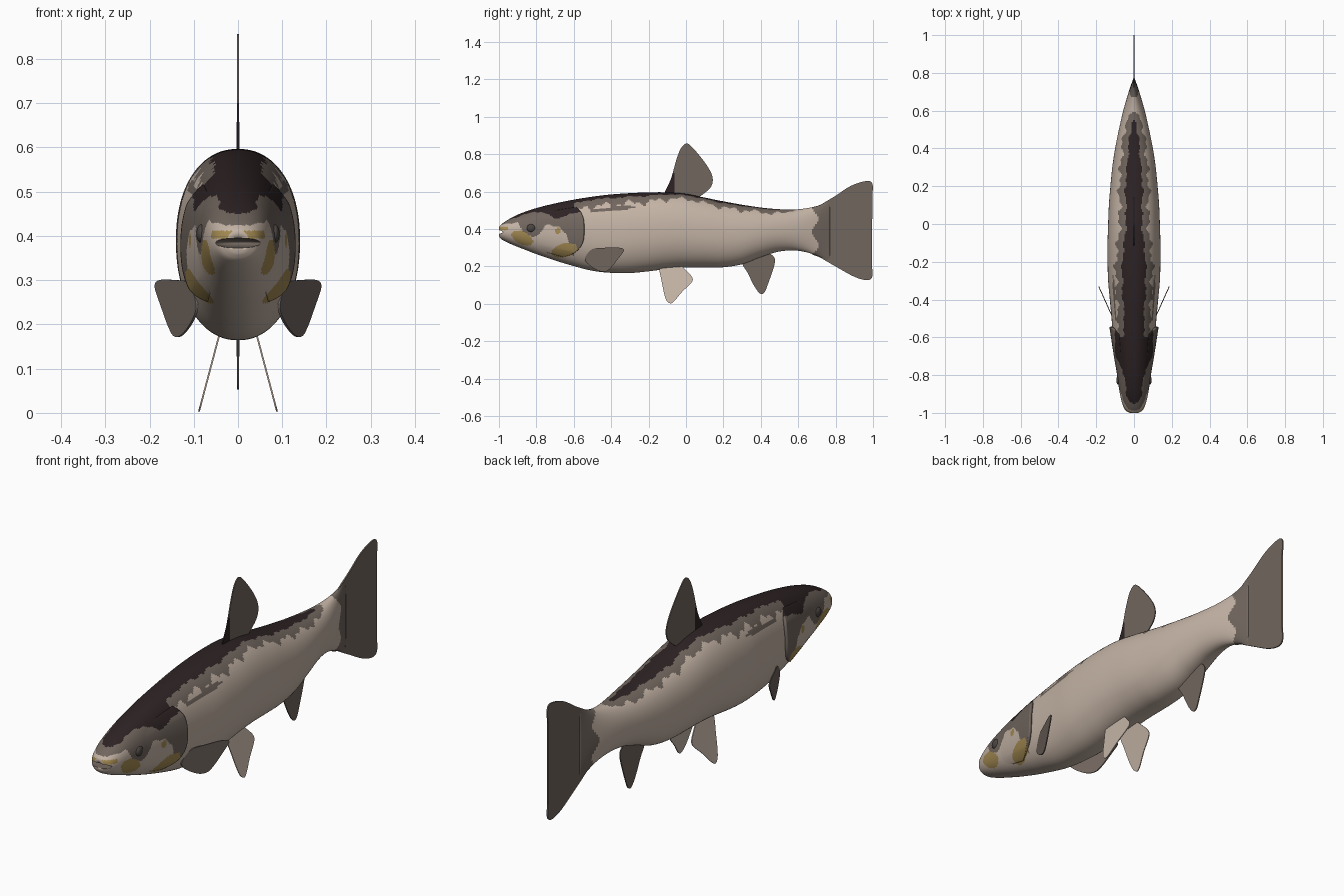
import bpy, bmesh, math
from math import sin, cos, pi

if "Cube" in bpy.data.objects:
    bpy.data.objects.remove(bpy.data.objects["Cube"])

COLOURS = [("pale_skin", (0.55, 0.45, 0.375)), ("grey_skin", (0.165, 0.132, 0.112)),
           ("dark_back", (0.026, 0.016, 0.017)), ("mustard", (0.37, 0.255, 0.085)),
           ("eye_grey", (0.07, 0.06, 0.055))]
MATS = []
for name, c in COLOURS:
    m = bpy.data.materials.new(name)
    m.diffuse_color = (*c, 1)
    m.use_nodes = True
    m.node_tree.nodes["Principled BSDF"].inputs["Base Color"].default_value = m.diffuse_color
    MATS.append(m)
PALE, GREY, DARK, MUSTARD, EYE = range(5)

# Body stations: y, top z, bottom z, half width
STATIONS = [
    (-1.0, .413, .362, .024), (-.99, .423, .348, .042), (-.97, .438, .336, .055),
    (-.93, .462, .317, .068), (-.88, .485, .297, .078), (-.8, .512, .266, .09),
    (-.7, .537, .232, .102), (-.6, .557, .202, .111), (-.5, .573, .177, .119),
    (-.4, .585, .166, .128), (-.3, .592, .165, .137), (-.2, .596, .174, .14),
    (-.1, .596, .187, .14), (0, .588, .194, .137), (.1, .568, .195, .133),
    (.2, .548, .196, .125), (.3, .53, .212, .115), (.4, .515, .25, .1),
    (.5, .506, .28, .08), (.6, .506, .284, .057), (.7, .523, .258, .028),
    (.77, .555, .22, .004)]
# Half width of the dark back stripe along y
STRIPE = [(-1, -.04), (-.955, -.005), (-.94, .03), (-.8, .055), (-.6, .06), (-.5, .05), (-.4, .06),
          (-.2, .064), (0, .042), (.2, .046), (.4, .03), (.54, .012), (.56, -.012), (.62, -.04)]
# Lower edge of the grey on the head
HEAD_GREY = [(-1, .43), (-.9, .43), (-.86, .37), (-.79, .36), (-.75, .42),
             (-.69, .42), (-.64, .37), (-.61, .26), (-.545, .25)]


def lerp(table, y):
    for (a, va), (b, vb) in zip(table, table[1:]):
        if y <= b:
            return va + (vb - va) * max(0, (y - a) / (b - a))
    return table[-1][1]


def section(y):
    """Smooth Hermite interpolation of the stations."""
    S = STATIONS
    k = max(0, min(len(S) - 2, sum(1 for s in S if s[0] <= y) - 1))
    p, q = S[k], S[k + 1]
    o, r = S[max(k - 1, 0)], S[min(k + 2, len(S) - 1)]
    h = q[0] - p[0]
    t = (y - p[0]) / h
    out = []
    for i in (1, 2, 3):
        m0 = (q[i] - o[i]) / (q[0] - o[0]) * h
        m1 = (r[i] - p[i]) / (r[0] - p[0]) * h
        out.append((2*t**3 - 3*t**2 + 1) * p[i] + (t**3 - 2*t**2 + t) * m0
                   + (3*t**2 - 2*t**3) * q[i] + (t**3 - t**2) * m1)
    return out


def skin(y, a, off=0):
    top, bot, hw = section(y)
    pw = lambda v: math.copysign(abs(v) ** 0.92, v)
    return ((hw + off) * pw(cos(a)), y, (top + bot) / 2 + ((top - bot) / 2 + off * .3) * pw(sin(a)))


def spot(y, z, cy, cz, ry, rz, tilt):
    u, v = y - cy, z - cz
    a, b = u * cos(tilt) + v * sin(tilt), v * cos(tilt) - u * sin(tilt)
    return (a / ry) ** 2 + (b / rz) ** 2 < 1


def skin_colour(p, head=False):
    x, y, z = abs(p[0]), p[1], p[2]
    wob = .004 * sin(y * 47) + .003 * sin(y * 111 + 1)
    if y > .69 + .018 * sin(z * 45):
        return GREY
    if z > .37:
        w = lerp(STRIPE, y) + wob
        if x < w:
            return DARK
    if head or y < -.6:                      # head markings
        if -.87 < y and z > .457 + .35 * abs(y + .68) + wob:
            return DARK
        if (spot(y, z, -.875, .352, .062, .033, -.45) or spot(y, z, -.65, .287, .07, .036, .25)
                or spot(y, z, -.685, .39, .016, .016, 0)):
            return MUSTARD
        if y < -.95 and .394 < z < .412:
            return MUSTARD
        return GREY if z > lerp(HEAD_GREY, y) + wob else PALE
    if z > .37 and x < w + .033 + wob:
        return GREY
    if spot(y, z, -.39, .507, .12, .011, .1):
        return GREY
    return PALE


def make(name, verts, faces, colour, smooth=True):
    me = bpy.data.meshes.new(name)
    me.from_pydata(verts, [], faces)
    ob = bpy.data.objects.new(name, me)
    bpy.context.collection.objects.link(ob)
    for m in MATS:
        me.materials.append(m)
    for f in me.polygons:
        f.material_index = colour(f.center) if callable(colour) else colour
        f.use_smooth = smooth
    return ob


def mirror(ob):
    ob.modifiers.new("mirror", 'MIRROR').use_clip = False
    return ob


def grid(rows, cols, wrap):
    n = cols if wrap else cols - 1
    return [(i*cols + j, (i+1)*cols + j, (i+1)*cols + (j+1) % cols, i*cols + (j+1) % cols)
            for i in range(rows - 1) for j in range(n)]


# Body
R, C = 230, 128
verts = [skin(-1 + 1.77 * (i / (R - 1)) ** 1.15, 2 * pi * j / C) for i in range(R) for j in range(C)]
faces = grid(R, C, True) + [tuple(range(C)), tuple(reversed(range((R - 1) * C, R * C)))]
body = make("body", verts, faces, skin_colour)


def ball(name, centre, radii, colour):
    bm = bmesh.new()
    bmesh.ops.create_uvsphere(bm, u_segments=24, v_segments=14, radius=1)
    for v in bm.verts:
        v.co = [c + r * k for c, r, k in zip(centre, radii, v.co)]
    me_v = [tuple(v.co) for v in bm.verts]
    bm.verts.index_update()
    me_f = [[v.index for v in f.verts] for f in bm.faces]
    bm.free()
    return make(name, me_v, me_f, colour)


# Mouth opening
cutter = ball("mouth_cutter", (0, -1.0, .384), (.056, .05, .011), GREY)
cutter.hide_render = True
cutter.hide_viewport = True
cut = body.modifiers.new("mouth", 'BOOLEAN')
cut.operation, cut.object, cut.solver = 'DIFFERENCE', cutter, 'EXACT'

# Gill covers: shells that lift off the head towards their rear edge
R, C = 50, 50
verts = []
for i in range(R):
    t = i / (R - 1)
    for j in range(C):
        a = math.radians(-52 + 100 * j / (C - 1))
        z = skin(-.6, a)[2]
        edge = -.545 - .09 * abs((z - .4) / .15) ** 3
        fade = min(1, 5 * min(j, C - 1 - j) / (C - 1))
        verts.append(skin(-.84 + (edge + .84) * t, a, -.002 + (.004 + .013 * fade) * t ** 1.3))
gill = make("gill_cover", verts, grid(R, C, False), lambda p: skin_colour(p, True))
sol = gill.modifiers.new("thickness", 'SOLIDIFY')
sol.thickness, sol.offset = .012, -1
mirror(gill)

# Eyes
mirror(ball("eye", (.083, -.828, .405), (.011, .023, .021), EYE))


def smooth_loop(pts, n=6):
    out, k = [], len(pts)
    for i in range(k):
        a, b, c, d = (pts[(i + s) % k] for s in (-1, 0, 1, 2))
        for s in range(n):
            t = s / n
            out.append(tuple(.5 * (2*q + (r - p)*t + (2*p - 5*q + 4*r - s2)*t*t
                                   + (3*q - p - 3*r + s2)*t**3)
                             for p, q, r, s2 in zip(a, b, c, d)))
    return out


def fin(name, pts, colour, xf=lambda y, z: 0, thick=.005, cuts=()):
    """Thin plate from a smoothed (y, z) outline."""
    bm = bmesh.new()
    loop = smooth_loop(pts)
    sides = []
    for s in (1, -1):
        vs = [bm.verts.new((xf(y, z) + s * thick / 2, y, z)) for y, z in loop]
        bm.faces.new(vs)
        sides.append(vs)
    n = len(loop)
    for i in range(n):
        j = (i + 1) % n
        bm.faces.new((sides[0][i], sides[0][j], sides[1][j], sides[1][i]))
    bmesh.ops.triangulate(bm, faces=bm.faces[:])
    for co, no in cuts:
        bmesh.ops.bisect_plane(bm, geom=bm.verts[:] + bm.edges[:] + bm.faces[:],
                               plane_co=co, plane_no=no)
    bmesh.ops.recalc_face_normals(bm, faces=bm.faces[:])
    bm.verts.index_update()
    v = [tuple(p.co) for p in bm.verts]
    f = [[p.index for p in q.verts] for q in bm.faces]
    bm.free()
    return make(name, v, f, colour, False)


# Fins on the centre line
fin("tail_fin", [(.66, .49), (.72, .53), (.8, .578), (.88, .63), (.96, .656), (.995, .645), (.992, .58),
                 (.93, .47), (.885, .395), (.915, .32), (.985, .22), (.997, .15), (.97, .127),
                 (.9, .145), (.8, .2), (.72, .247), (.66, .29)], GREY, thick=.006)
fin("dorsal_fin", [(-.115, .58), (-.08, .67), (-.05, .775), (-.025, .835), (.005, .857), (.04, .83),
                   (.105, .75), (.14, .685), (.138, .635), (.105, .597), (.05, .565), (-.05, .56)],
    lambda p: DARK if p[1] < -.062 and p[2] < .7 else GREY,
    cuts=(((0, -.062, 0), (0, 1, 0)), ((0, 0, .7), (0, 0, 1))))
fin("anal_fin", [(.3, .225), (.33, .165), (.365, .095), (.395, .056), (.418, .06), (.438, .105),
                 (.473, .21), (.47, .25), (.43, .275), (.36, .26)], GREY)

# Paired fins
mirror(fin("pectoral_fin", [(-.54, .245), (-.5, .293), (-.43, .3), (-.355, .3), (-.332, .285), (-.36, .245),
                            (-.4, .195), (-.43, .173), (-.47, .178), (-.52, .21)], GREY,
           lambda y, z: .187 + (y + .33) * .45))
mirror(fin("pelvic_fin", [(-.14, .195), (-.13, .12), (-.11, .03), (-.085, .003), (-.06, .018), (-.02, .065),
                          (.03, .115), (.034, .14), (.01, .17), (-.03, .205), (-.09, .215)], PALE,
           lambda y, z: .089 - .265 * z, .004))
